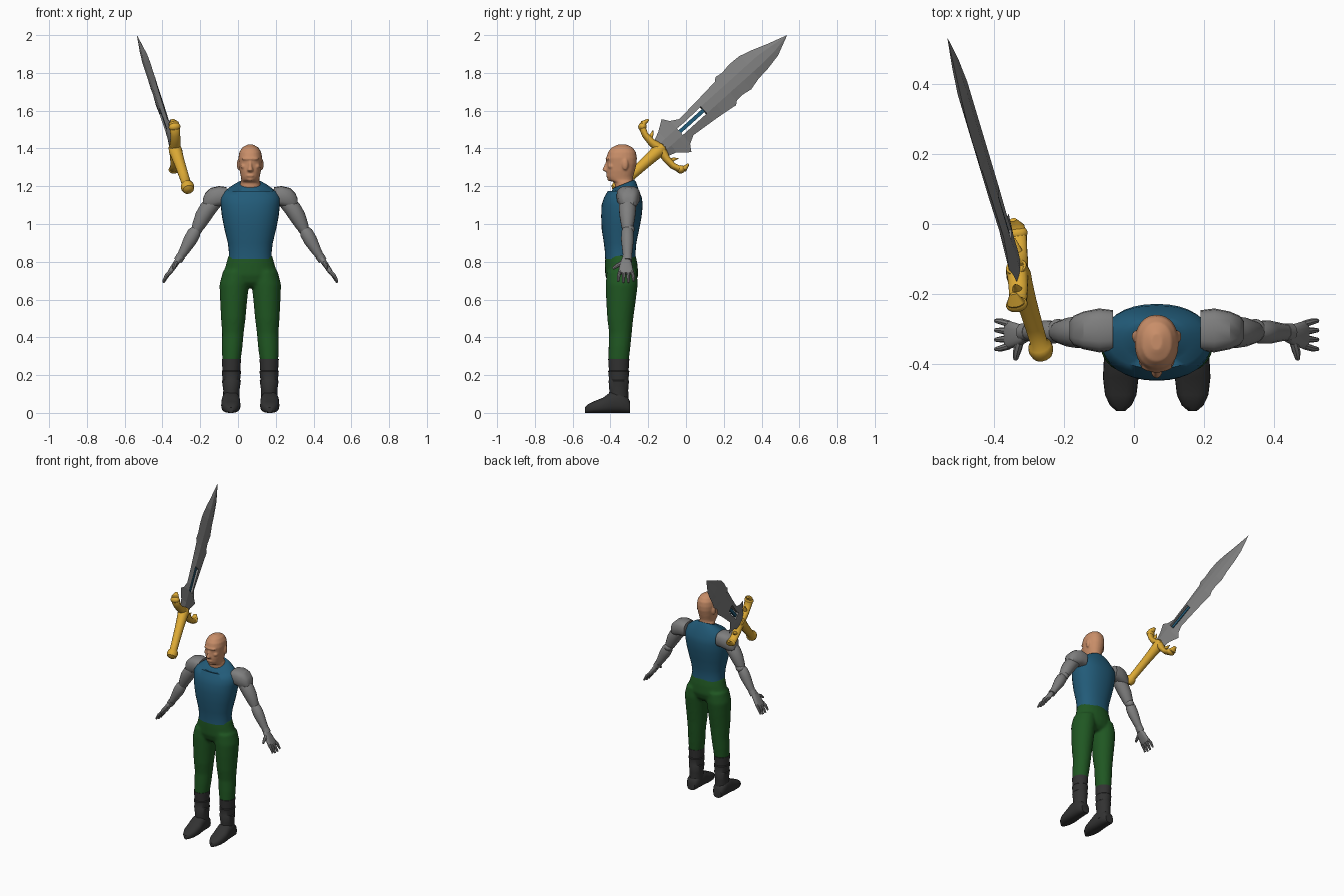
import bpy, bmesh, math
from mathutils import Vector, Matrix

cube = bpy.data.objects.get("Cube")
if cube:
    bpy.data.objects.remove(cube, do_unlink=True)

X, Y, Z = Vector((1, 0, 0)), Vector((0, 1, 0)), Vector((0, 0, 1))
BODY = Matrix.Translation((0.065, 0, 0))   # body stands off-centre
AY = -0.31                                 # depth of the arms


def material(name, *rgb, rough=0.6):
    m = bpy.data.materials.new(name)
    m.use_nodes = True
    m.diffuse_color = (*rgb, 1)
    bsdf = m.node_tree.nodes["Principled BSDF"]
    bsdf.inputs["Base Color"].default_value = (*rgb, 1)
    bsdf.inputs["Roughness"].default_value = rough
    return m


skin = material("skin", 0.58, 0.27, 0.14)
blue = material("blue cloth", 0.016, 0.105, 0.19)
green = material("green cloth", 0.014, 0.095, 0.016)
black = material("black leather", 0.032, 0.032, 0.032)
steel = material("grey steel", 0.21, 0.21, 0.21)
gold = material("gold", 0.72, 0.40, 0.035)


def loft(bm, stations, axis=None, ref=Y, power=2.0, n=24):
    """Skin elliptical rings (x, y, z, side radius, ref radius) along a path."""
    pts = [Vector(s[:3]) for s in stations]
    rings = []
    for i, s in enumerate(stations):
        t = axis or (pts[min(i + 1, len(pts) - 1)] - pts[max(i - 1, 0)]).normalized()
        side = t.cross(ref).normalized()
        ring = []
        for k in range(n):
            a = math.tau * k / n
            c, d = math.cos(a), math.sin(a)
            u = math.copysign(abs(c) ** (2 / power), c) * s[3]
            v = math.copysign(abs(d) ** (2 / power), d) * s[4]
            ring.append(bm.verts.new(pts[i] + side * u + ref * v))
        rings.append(ring)
    for r, q in zip(rings, rings[1:]):
        for k in range(n):
            bm.faces.new((r[k], r[(k + 1) % n], q[(k + 1) % n], q[k]))
    bm.faces.new(rings[0])
    bm.faces.new(rings[-1])


def ball(bm, centre, size):
    bmesh.ops.create_uvsphere(bm, u_segments=16, v_segments=10, radius=1,
                              matrix=Matrix.Translation(centre) @ Matrix.Diagonal((*size, 1)))


def finish(name, bm, mat, frame=BODY, mirror=False, voxel=0, smooth=40):
    bmesh.ops.recalc_face_normals(bm, faces=bm.faces)
    me = bpy.data.meshes.new(name)
    bm.to_mesh(me)
    bm.free()
    me.materials.append(mat)
    ob = bpy.data.objects.new(name, me)
    bpy.context.collection.objects.link(ob)
    ob.matrix_world = frame
    bpy.ops.object.select_all(action="DESELECT")
    ob.select_set(True)
    bpy.context.view_layer.objects.active = ob
    if voxel:   # blend overlapping volumes into one skin
        r = ob.modifiers.new("blend", "REMESH")
        r.mode, r.voxel_size, r.use_smooth_shade = "VOXEL", voxel, True
        s = ob.modifiers.new("soften", "SMOOTH")
        s.factor, s.iterations = 0.5, 4
    elif smooth:
        bpy.ops.object.shade_smooth_by_angle(angle=math.radians(smooth))
    if mirror:
        ob.modifiers.new("mirror", "MIRROR")
    return ob


# Head and neck
bm = bmesh.new()
head = [(1.17, -.325, .058, .05), (1.22, -.328, .053, .05), (1.232, -.345, .047, .064),
        (1.25, -.349, .05, .069), (1.28, -.346, .056, .075), (1.32, -.34, .061, .079),
        (1.35, -.341, .063, .081), (1.38, -.339, .058, .074), (1.405, -.338, .043, .056),
        (1.42, -.338, .016, .024)]
loft(bm, [(0, y, z, rx, ry) for z, y, rx, ry in head], axis=Z, power=2.2)
loft(bm, [(0, -.41, 1.335, .008, .012), (0, -.421, 1.305, .01, .014),
          (0, -.427, 1.285, .016, .017), (0, -.415, 1.275, .012, .01)], axis=Z, n=12)
ball(bm, (0, -.41, 1.345), (.045, .016, .01))
ball(bm, (0, -.412, 1.256), (.022, .012, .009))
ball(bm, (0, -.403, 1.238), (.02, .014, .012))
for sx in (-1, 1):
    ball(bm, (sx * .062, -.322, 1.315), (.009, .017, .03))
    ball(bm, (sx * .035, -.395, 1.305), (.017, .018, .014))
finish("head", bm, skin, voxel=0.005)

# Shirt, with the collar cut lower in front
bm = bmesh.new()
shirt = [(.815, -.347, .114, .081), (.85, -.348, .113, .081), (.9, -.349, .119, .086),
         (.97, -.347, .136, .099), (1.04, -.342, .15, .107), (1.1, -.338, .157, .109),
         (1.14, -.334, .16, .1), (1.175, -.331, .138, .083), (1.195, -.33, .1, .066),
         (1.212, -.33, .07, .056)]
loft(bm, [(0, y, z, rx, ry) for z, y, rx, ry in shirt], axis=Z, power=2.2, n=32)
for v in bm.verts:
    if v.co.z > 1.19:
        v.co.z += (v.co.y + .33) * .4
finish("shirt", bm, blue, smooth=60)

# Trousers: hips and two legs blended together
bm = bmesh.new()
hips = [(.838, -.347, .115, .08), (.79, -.343, .128, .086), (.73, -.34, .145, .088),
        (.69, -.34, .14, .075), (.665, -.34, .1, .05)]
loft(bm, [(0, y, z, rx, ry) for z, y, rx, ry in hips], axis=Z)
leg = [(.75, .075, -.34, .07, .08), (.68, .085, -.34, .078, .085), (.6, .088, -.344, .072, .079),
       (.5, .09, -.348, .065, .069), (.42, .092, -.347, .057, .06),
       (.35, .096, -.352, .055, .058), (.27, .1, -.357, .048, .054)]
for sx in (-1, 1):
    loft(bm, [(sx * o, y, z, rx, ry) for z, o, y, rx, ry in leg], axis=Z)
finish("trousers", bm, green, voxel=0.009)

# Boots: creased shaft and pointed foot
bm = bmesh.new()
shaft = [(.285, .051, .056), (.225, .047, .052), (.22, .051, .056), (.175, .046, .051),
         (.17, .05, .054), (.12, .043, .05), (.04, .044, .053)]
loft(bm, [(-.1, -.356, z, rx, ry) for z, rx, ry in shaft], axis=Z)
foot = [(-.296, .03, .06), (-.31, .04, .085), (-.35, .046, .115), (-.4, .049, .11),
        (-.44, .051, .08), (-.49, .045, .06), (-.52, .031, .045), (-.536, .012, .028)]
loft(bm, [(-.103, y, h / 2, w, h / 2) for y, w, h in foot], axis=-Y, ref=Z, power=2.6)
finish("boots", bm, black, mirror=True)

# Shoulder plates
bm = bmesh.new()
plate = [(-.125, 1.145, .05, .058), (-.165, 1.147, .054, .063), (-.21, 1.136, .055, .054),
         (-.238, 1.122, .042, .042), (-.25, 1.112, .024, .026)]
loft(bm, [(x, AY + .005, z, rz, ry) for x, z, rz, ry in plate], axis=-X, power=2.8, n=16)
finish("shoulder_plates", bm, steel, mirror=True, smooth=30)

# Armoured arms: upper arm, elbow joint, forearm, wrist band
bm = bmesh.new()
upper = [(-.18, 1.13, .04, .042), (-.225, 1.08, .045, .046), (-.25, 1.04, .043, .042),
         (-.275, .99, .034, .033), (-.287, .967, .026, .026)]
fore = [(-.284, .975, .024, .026), (-.296, .955, .035, .033), (-.318, .915, .036, .034),
        (-.352, .855, .026, .027), (-.372, .825, .02, .023)]
band = [(-.366, .832, .024, .026), (-.384, .805, .023, .026)]
for part in (upper, fore, band):
    loft(bm, [(x, AY, z, rx, ry) for x, z, rx, ry in part], n=14)
ball(bm, (-.282, AY + .008, .972), (.03, .03, .026))
finish("arms", bm, steel, mirror=True, smooth=30)

# Hands: palm, four spread fingers, thumb pointing forward
bm = bmesh.new()
palm = [(-.375, .82, .016, .02), (-.395, .79, .015, .032), (-.422, .75, .013, .04),
        (-.43, .738, .01, .038)]
loft(bm, [(x, AY - .008, z, rx, ry) for x, z, rx, ry in palm], power=2.6, n=16)
for i in range(4):
    k = i - 1.5
    y, drop = AY - .008 + k * .021, .008 * abs(k)
    loft(bm, [(-.422, y, .75, .01, .01), (-.443, y + k * .004, .717 + drop, .0095, .0095),
              (-.461, y + k * .006, .685 + drop, .006, .006)], n=8)
loft(bm, [(-.39, AY - .02, .797, .013, .013), (-.4, AY - .055, .78, .011, .012),
          (-.404, AY - .077, .763, .007, .007)], ref=X, n=8)
finish("hands", bm, steel, mirror=True)

# Sword frame: local x across the blade, y through it, z towards the tip
d = Vector((-.218, .726, .653)).normalized()
g = (Vector((0, .668, -.744)) - d * d.dot(Vector((0, .668, -.744)))).normalized()
SWORD = Matrix((g, d.cross(g), d)).transposed().to_4x4()
SWORD.translation = (-.265, -.365, 1.19)

# Blade: barbed outline, bevelled, with an open slot
outline = [(.31, .05, .05), (.37, .075, .07), (.43, .114, .122), (.455, .078, .085),
           (.5, .052, .062), (.63, .06, .075), (.7, .066, .083), (.78, .072, .095),
           (.8, .089, .08), (.84, .082, .076), (.9, .09, .086), (.97, .087, .07),
           (1.04, .067, .064), (1.13, .035, .048), (1.24, .0005, .0005)]
bm = bmesh.new()
rows = []
for s, l, r in outline:
    a, b = min(.024, l * .4), min(.024, r * .4)
    t = .014 * min(1, (l + r) * 8)
    rows.append([bm.verts.new(p) for p in ((-l, 0, s), (-a, t, s), (b, t, s),
                                           (r, 0, s), (b, -t, s), (-a, -t, s))])
for i, (p, q) in enumerate(zip(rows, rows[1:])):
    slot = .44 < outline[i][0] < .6
    for k in range(6):
        if not (slot and k in (1, 4)):
            bm.faces.new((p[k], p[(k + 1) % 6], q[(k + 1) % 6], q[k]))
    if slot:
        for m, n in ((1, 5), (2, 4)):
            bm.faces.new((p[m], p[n], q[n], q[m]))
for row in (rows[3], rows[5]):
    bm.faces.new((row[1], row[2], row[4], row[5]))
bm.faces.new(rows[0])
bm.faces.new(rows[-1])
finish("blade", bm, steel, SWORD, smooth=0)

# Blue bar inside the slot
bm = bmesh.new()
bmesh.ops.create_cube(bm, size=1, matrix=Matrix.Translation((0, 0, .543))
                      @ Matrix.Diagonal((.02, .016, .18, 1)))
finish("slot_bar", bm, blue, SWORD, smooth=0)

# Handle with pommel
bm = bmesh.new()
grip = [(-.022, .014), (-.012, .03), (.008, .036), (.025, .033), (.035, .025), (.1, .026),
        (.2, .029), (.27, .033), (.3, .036), (.335, .03)]
loft(bm, [(0, 0, s, r, r) for s, r in grip], n=16)
finish("handle", bm, gold, SWORD)

# Cross guard: hooked arms with rounded ends and small thorns
bm = bmesh.new()
for sx in (-1, 1):
    arm = [(0, .318, .028, .03), (.06, .305, .02, .028), (.11, .306, .017, .026),
           (.145, .32, .018, .028), (.163, .343, .016, .026), (.158, .374, .006, .01)]
    loft(bm, [(sx * w, 0, s, r, ry) for w, s, r, ry in arm], n=14)
    ball(bm, (sx * .152, 0, .325), (.022, .032, .022))
    loft(bm, [(sx * .08, 0, .31, .016, .018), (sx * .088, 0, .335, .009, .01),
              (sx * .1, 0, .355, .002, .002)], n=10)
finish("cross_guard", bm, gold, SWORD)
